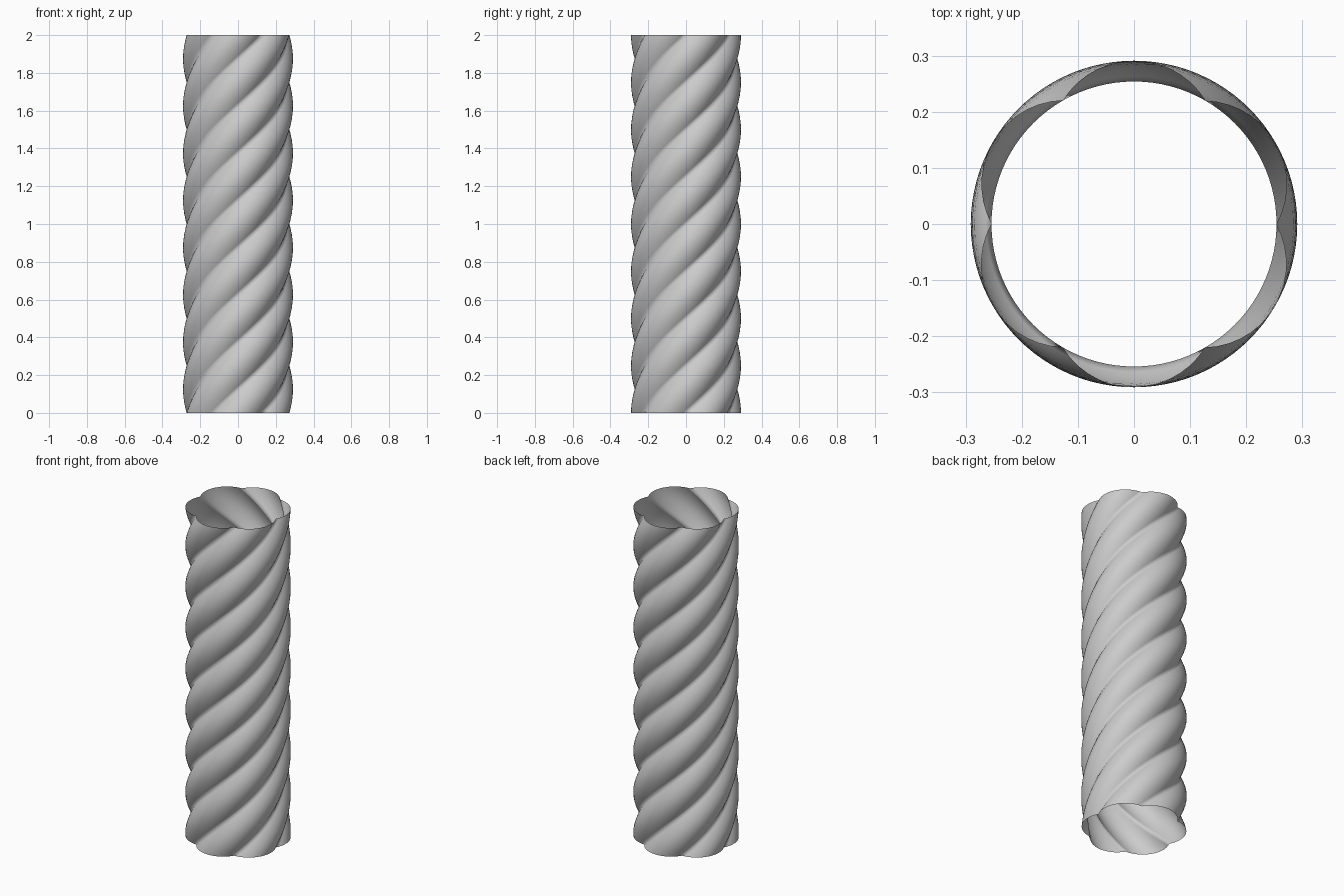
import bpy, bmesh
from math import sin, cos, pi, radians, sqrt

if "Cube" in bpy.data.objects:
    bpy.data.objects.remove(bpy.data.objects["Cube"])

LOBES, SEGS, ROWS = 6, 14, 128
HEIGHT, TWIST = 2.0, radians(480)
ARC_CENTRE, ARC_RADIUS = 0.142, 0.149   # each lobe is a circular arc


def lobe_radius(a):
    """Distance from the axis to the lobe arc, a measured from the lobe peak."""
    return ARC_CENTRE * cos(a) + sqrt(ARC_RADIUS**2 - (ARC_CENTRE * sin(a))**2)


# Six-lobed cross-section, grooves at multiples of 60 degrees
section = []
for i in range(LOBES * SEGS):
    a = 2 * pi * i / (LOBES * SEGS)
    section.append((a, lobe_radius(a % (pi / 3) - pi / 6)))

# Twisted open tube: stacked, rotated cross-sections
bm = bmesh.new()
rings = []
for j in range(ROWS + 1):
    t = j / ROWS
    rings.append([bm.verts.new((r * cos(a + TWIST * t), r * sin(a + TWIST * t), HEIGHT * t))
                  for a, r in section])
n = len(section)
for low, high in zip(rings, rings[1:]):
    for i in range(n):
        k = (i + 1) % n
        bm.faces.new((low[i], low[k], high[k], high[i])).smooth = True

mesh = bpy.data.meshes.new("twisted_column")
bm.to_mesh(mesh)
bm.free()
column = bpy.data.objects.new("twisted_column", mesh)
bpy.context.collection.objects.link(column)
